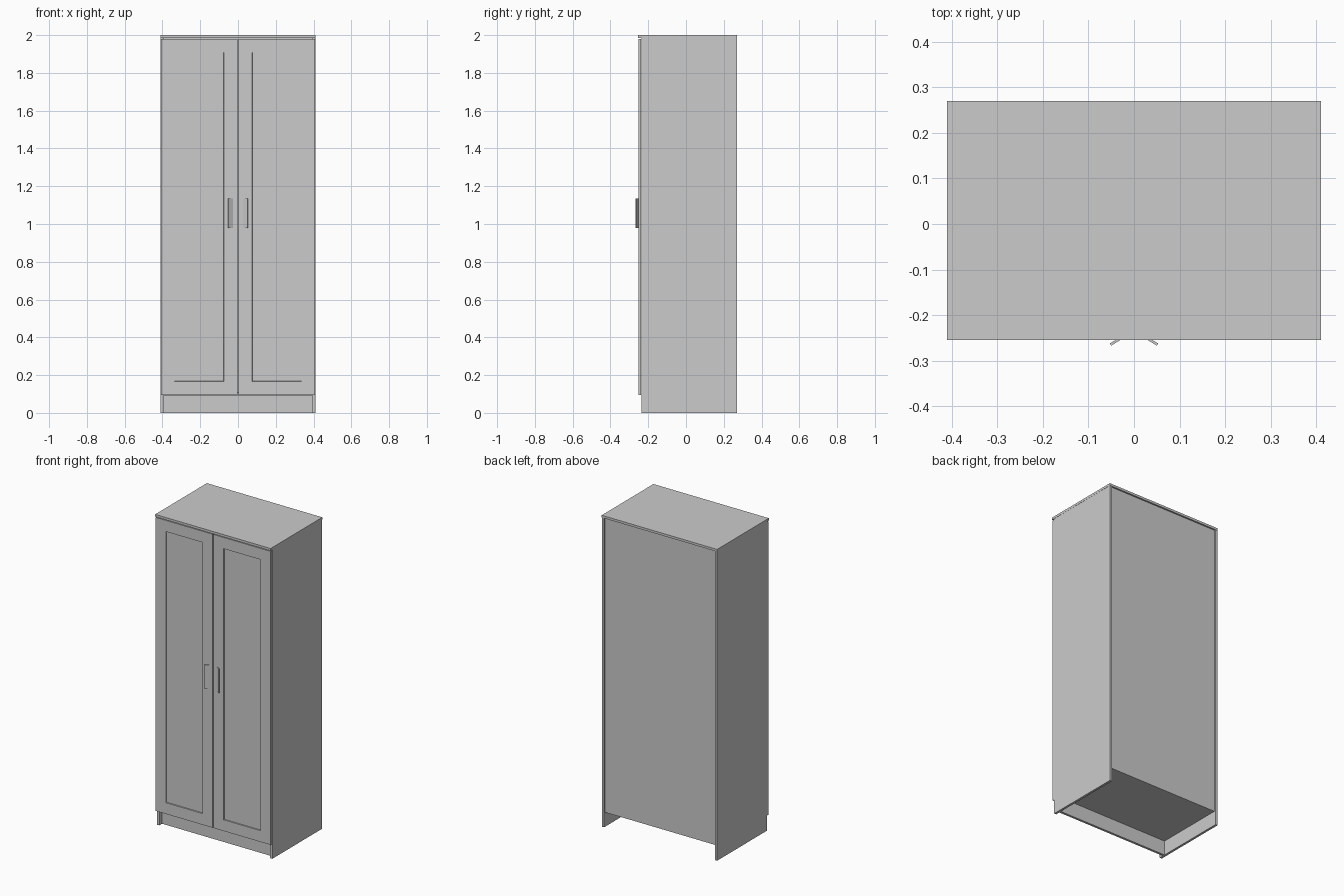
import bpy, bmesh
from mathutils import Matrix, Vector

if "Cube" in bpy.data.objects:
    bpy.data.objects.remove(bpy.data.objects["Cube"])


def box_mesh(lo, hi):
    bm = bmesh.new()
    lo, hi = Vector(lo), Vector(hi)
    bmesh.ops.create_cube(bm, size=1)
    bmesh.ops.transform(bm, matrix=Matrix.Translation((lo + hi) / 2)
                        @ Matrix.Diagonal((*(hi - lo), 1)), verts=bm.verts)
    return bm


def finish(name, bm):
    bmesh.ops.recalc_face_normals(bm, faces=bm.faces)
    me = bpy.data.meshes.new(name)
    bm.to_mesh(me)
    bm.free()
    ob = bpy.data.objects.new(name, me)
    bpy.context.collection.objects.link(ob)
    return ob


def box(name, lo, hi):
    return finish(name, box_mesh(lo, hi))


def mirrored(name, bm):
    # right-hand part plus its copy across x = 0
    left = bm.copy()
    bmesh.ops.scale(left, vec=(-1, 1, 1), verts=left.verts)
    bmesh.ops.reverse_faces(left, faces=left.faces)
    finish("right_" + name, bm)
    finish("left_" + name, left)


# carcass
box("top_panel", (-0.41, -0.255, 1.985), (0.41, 0.27, 2.0))
mirrored("side_panel", box_mesh((0.394, -0.236, 0), (0.409, 0.269, 1.985)))
box("bottom_shelf", (-0.394, -0.23, 0.093), (0.394, 0.256, 0.108))
box("back_panel", (-0.394, 0.256, 0.093), (0.394, 0.26, 1.985))
box("front_plinth", (-0.394, -0.208, 0), (0.394, -0.193, 0.093))

# doors with a shallow recessed panel
door = box_mesh((0.003, -0.252, 0.095), (0.408, -0.237, 1.98))
front = min(door.faces, key=lambda f: f.calc_center_median().y)
bmesh.ops.recalc_face_normals(door, faces=door.faces)
bmesh.ops.inset_region(door, faces=[front], thickness=0.102)
bmesh.ops.inset_region(door, faces=[front], thickness=0.001, depth=-0.007)
mirrored("door", door)

# handles: thin plates angled outward from the doors
handle = bmesh.new()
profile = [(0.024, -0.251), (0.05, -0.267), (0.053, -0.262), (0.034, -0.251)]
face = handle.faces.new([handle.verts.new((x, y, 0.98)) for x, y in profile])
ext = bmesh.ops.extrude_face_region(handle, geom=[face])
bmesh.ops.translate(handle, vec=(0, 0, 0.155),
                    verts=[v for v in ext["geom"] if isinstance(v, bmesh.types.BMVert)])
mirrored("handle", handle)
